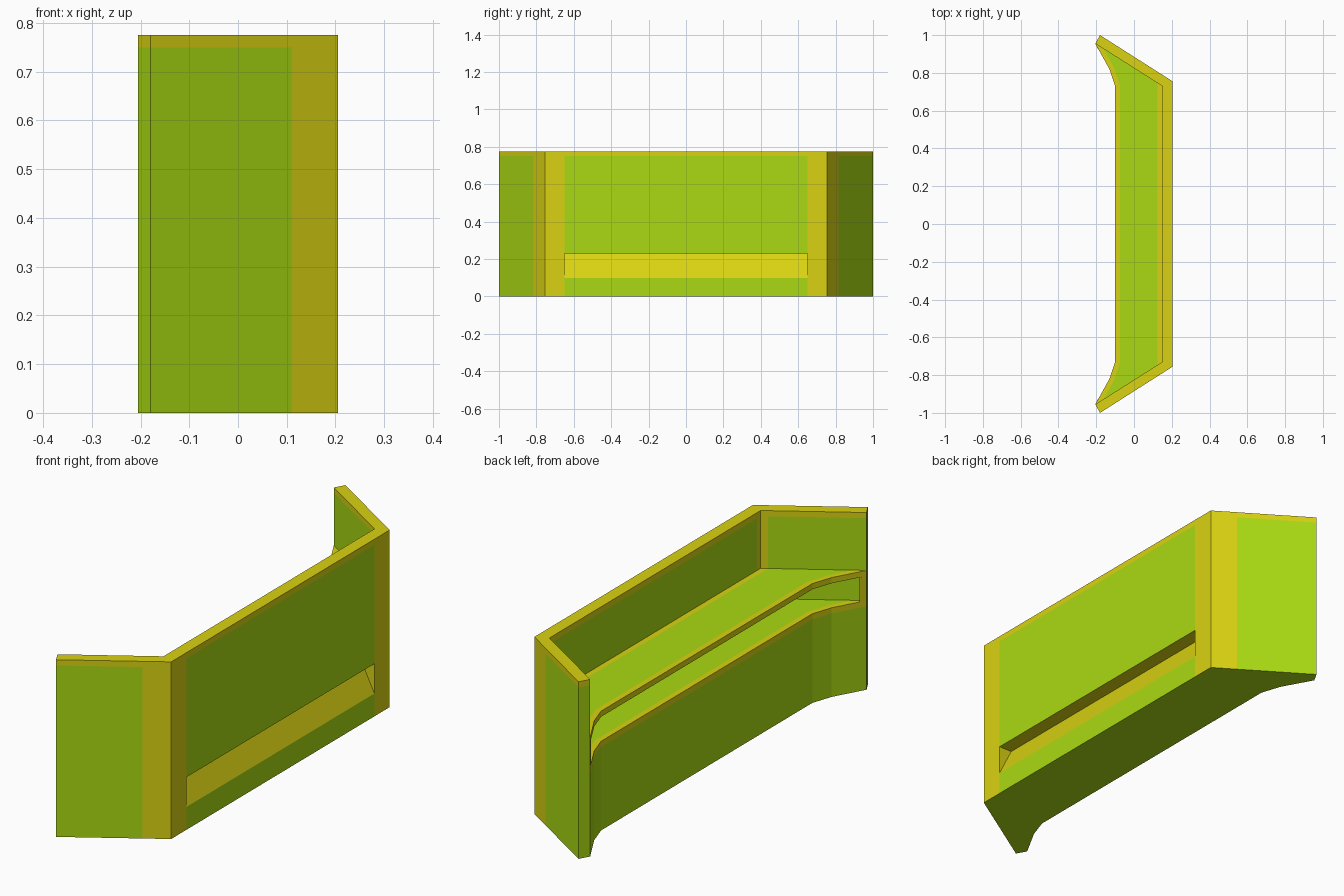
import bpy, bmesh
from mathutils import Vector

if "Cube" in bpy.data.objects:
    bpy.data.objects.remove(bpy.data.objects["Cube"])


def material(name, rgb):
    m = bpy.data.materials.new(name)
    m.diffuse_color = (*rgb, 1)
    m.use_nodes = True
    m.node_tree.nodes["Principled BSDF"].inputs["Base Color"].default_value = m.diffuse_color
    return m


MATS = [material("green", (0.40, 0.70, 0.006)), material("yellow", (0.70, 0.65, 0.006))]


def mirrored(half):
    """Complete a plan path by mirroring it across y = 0."""
    return half + [(x, -y) for x, y in reversed(half)]


def prism(name, base, sweep, cuts=(), is_yellow=lambda c, n: False):
    """Sweep a polygon, cut it along planes and paint the trim bands."""
    bm = bmesh.new()
    face = bm.faces.new([bm.verts.new(p) for p in base])
    new = bmesh.ops.extrude_face_region(bm, geom=[face])["geom"]
    bmesh.ops.translate(bm, verts=[v for v in new if isinstance(v, bmesh.types.BMVert)], vec=sweep)
    for co, no in cuts:
        bmesh.ops.bisect_plane(bm, geom=bm.verts[:] + bm.edges[:] + bm.faces[:],
                               plane_co=co, plane_no=no, dist=1e-5)
    bmesh.ops.recalc_face_normals(bm, faces=bm.faces[:])
    for f in bm.faces:
        f.material_index = int(is_yellow(f.calc_center_median(), f.normal))
    mesh = bpy.data.meshes.new(name)
    bm.to_mesh(mesh)
    bm.free()
    for m in MATS:
        mesh.materials.append(m)
    ob = bpy.data.objects.new(name, mesh)
    bpy.context.collection.objects.link(ob)
    return ob


def slab(name, plan, z0, z1, **kw):
    return prism(name, [(x, y, z0) for x, y in plan], (0, 0, z1 - z0), **kw)


# Plan paths (y > 0 half)
H, SHELF, TOP0, TOP1, BAND = 0.775, 0.39, 0.497, 0.522, 0.025
outer = [(-0.18, 1.0), (0.205, 0.755)]
inner = [(-0.205, 0.955), (0.15, 0.73)]
curve = [(-0.205, 0.955), (-0.13, 0.82), (-0.1, 0.73)]

# Outer wall with trim bands at the top and around the corners
X, Y, Z = Vector((1, 0, 0)), Vector((0, 1, 0)), Vector((0, 0, 1))


def wall_trim(c, n):
    if n.z < -0.5:
        return False
    if c.z > H - BAND:
        return True
    if n.x > 0.9:
        return abs(c.y) > 0.65
    if n.x < -0.95:
        return abs(c.y) > 0.705
    if n.y * c.y > 0:
        return n.x > 0 and c.x > 0.11
    return c.x > 0.125


wall_cuts = [(Z * (H - BAND), Z), (X * 0.11, X), (X * 0.125, X)]
wall_cuts += [(Y * y, Y) for y in (-0.705, -0.65, 0.65, 0.705)]
wall = slab("outer_wall", mirrored(outer) + mirrored(inner)[::-1], 0, H,
            cuts=wall_cuts, is_yellow=wall_trim)

# Trim lines that follow the curved inner edge
edge_planes = []
path = mirrored(curve)
for (ax, ay), (bx, by) in zip(path, path[1:]):
    n = Vector((ay - by, bx - ax, 0)).normalized()
    edge_planes.append((Vector((ax, ay, 0)) + n * BAND, n))


def edge_trim(c):
    return not any((c - co).dot(n) > 0 for co, n in edge_planes)


def worktop_trim(c, n):
    return edge_trim(c) or c.x > 0.125


def base_trim(c, n):
    if n.z < -0.5:
        return False
    return edge_trim(c) if n.z > 0.5 else c.z > SHELF - BAND


# Solid base with the shelf surface, and the worktop above it
plan = mirrored(inner) + mirrored(curve)[::-1]
base = slab("base", plan, 0, SHELF, is_yellow=base_trim,
            cuts=edge_planes + [(Z * (SHELF - BAND), Z)])
slab("worktop", plan, TOP0, TOP1, is_yellow=worktop_trim,
     cuts=edge_planes + [(X * 0.125, X)])

# Small posts closing the ends of the open shelf
for s, side in ((1, "left"), (-1, "right")):
    tip = [(-0.205, 0.955 * s), (-0.191, 0.928 * s), (-0.185, 0.942 * s)]
    slab("end_post_" + side, tip, SHELF, TOP0, is_yellow=lambda c, n: True)

# Sloping toe slot in the outer face
cutter = prism("slot_cutter", [(0.14, -0.65, 0.23), (0.27, -0.65, 0.23), (0.27, -0.65, -0.03)],
               (0, 1.3, 0), is_yellow=lambda c, n: True)
cutter.hide_render = True
for ob in (wall, base):
    mod = ob.modifiers.new("toe_slot", "BOOLEAN")
    mod.operation = "DIFFERENCE"
    mod.solver = "EXACT"
    mod.object = cutter
    bpy.context.view_layer.objects.active = ob
    bpy.ops.object.modifier_apply(modifier=mod.name)
bpy.data.objects.remove(cutter)
